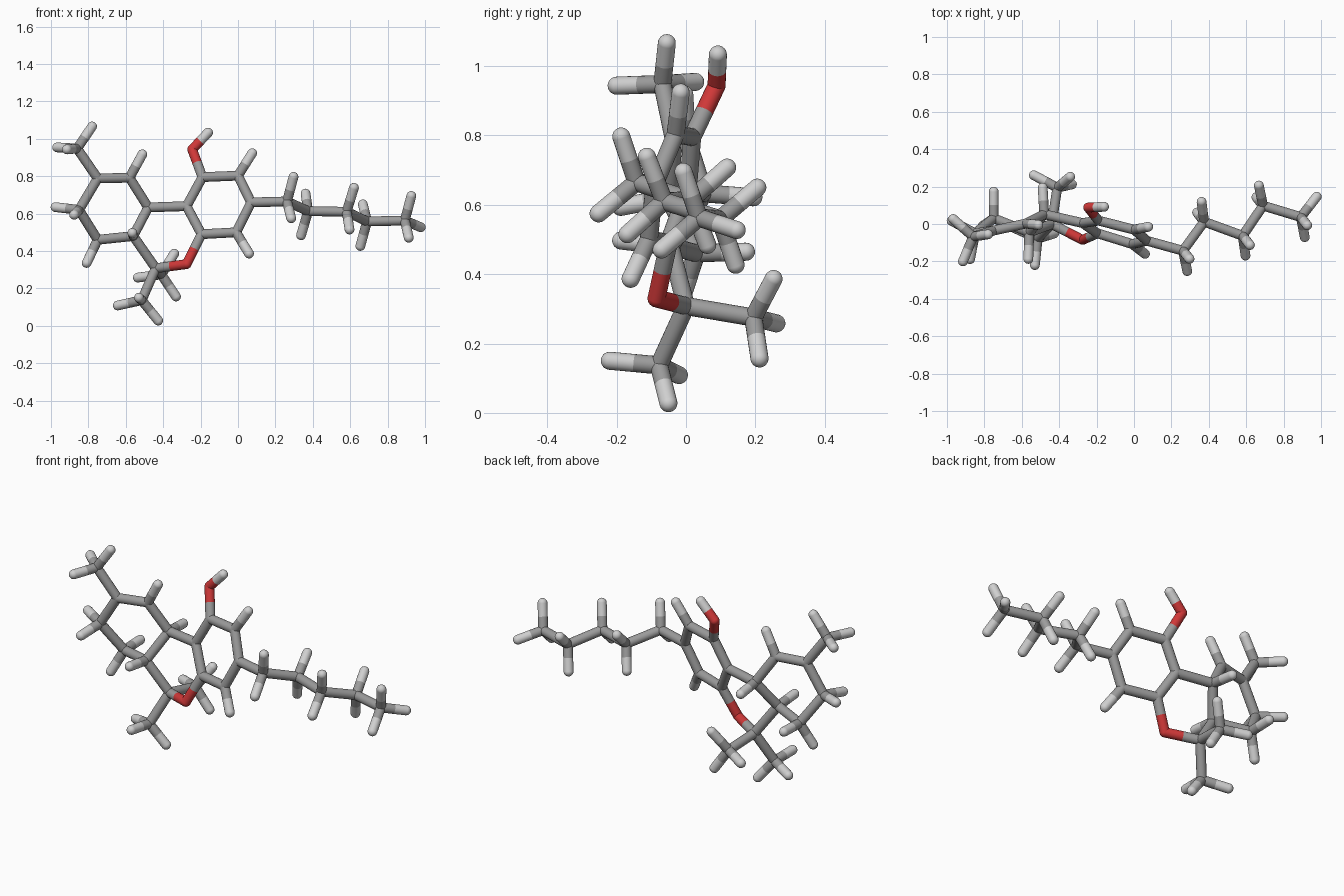
import bpy, bmesh, math
from mathutils import Vector, Matrix, Quaternion

cube = bpy.data.objects.get("Cube")
if cube:
    bpy.data.objects.remove(cube, do_unlink=True)

RADIUS = 0.026
H_LENGTH = 0.143
SIDES = 20


def material(name, rgb):
    m = bpy.data.materials.new(name)
    m.use_nodes = True
    m.diffuse_color = (*rgb, 1)
    m.node_tree.nodes["Principled BSDF"].inputs["Base Color"].default_value = (*rgb, 1)
    return m


MATS = {"C": material("mid_grey", (0.33, 0.33, 0.33)),
        "H": material("pale_grey", (0.63, 0.63, 0.63)),
        "O": material("red", (0.63, 0.04, 0.04))}

# Joints: name -> (element, position, number of pale end sticks)
joints = {
    # flat six-sided ring
    "ring_top_left": ("C", (-.19, .018, .795), 0),
    "ring_top_right": ("C", (0, -.03, .803), 1),
    "ring_right": ("C", (.07, -.09, .66), 0),
    "ring_bottom_right": ("C", (-.01, -.107, .5), 1),
    "ring_bottom_left": ("C", (-.195, -.05, .49), 0),
    "ring_left": ("C", (-.275, .005, .64), 0),
    # red branch on top
    "branch_red": ("O", (-.245, .088, .943), 0),
    "branch_tip": ("H", (-.16, .092, 1.033), 0),
    # middle ring
    "bridge_red": ("O", (-.275, -.085, .33), 0),
    "fork": ("C", (-.44, 0, .308), 0),
    "fork_back": ("C", (-.41, .194, .275), 3),
    "fork_low": ("C", (-.515, -.078, .137), 3),
    "shared_low": ("C", (-.56, -.045, .48), 1),
    "shared_high": ("C", (-.48, .052, .633), 1),
    # outer ring
    "outer_top_right": ("C", (-.58, .002, .792), 1),
    "outer_top_left": ("C", (-.75, -.035, .788), 0),
    "outer_left": ("C", (-.85, -.05, .62), 2),
    "outer_bottom": ("C", (-.75, .03, .46), 2),
    "outer_arm": ("C", (-.86, -.068, .948), 3),
    # zigzag tail
    "tail_a": ("C", (.262, -.143, .665), 2),
    "tail_b": ("C", (.375, .012, .613), 2),
    "tail_c": ("C", (.581, -.063, .61), 2),
    "tail_d": ("C", (.69, .098, .558), 2),
    "tail_e": ("C", (.892, .037, .563), 3),
}

# Chains of connected joints
chains = [
    "ring_top_left ring_top_right ring_right ring_bottom_right ring_bottom_left ring_left ring_top_left",
    "ring_top_left branch_red branch_tip",
    "ring_bottom_left bridge_red fork shared_low shared_high ring_left",
    "fork_back fork fork_low",
    "shared_high outer_top_right outer_top_left outer_left outer_bottom shared_low",
    "outer_top_left outer_arm",
    "ring_right tail_a tail_b tail_c tail_d tail_e",
]

element = {k: v[0] for k, v in joints.items()}
pos = {k: Vector(v[1]) for k, v in joints.items()}
links = {k: [] for k in joints}


def connect(a, b):
    links[a].append(b)
    links[b].append(a)


for chain in chains:
    names = chain.split()
    for a, b in zip(names, names[1:]):
        connect(a, b)


def tip_directions(name, count):
    """Spread the end sticks evenly away from the existing sticks."""
    c = pos[name]
    arms = [(pos[n] - c).normalized() for n in links[name]]
    away = -sum(arms, Vector()).normalized()
    if count == 1:
        return [away]
    if count == 2:
        side = arms[0].cross(arms[1]).normalized()
        half = math.radians(54)
        return [away * math.cos(half) + side * s * math.sin(half) for s in (-1, 1)]
    # three tips, staggered against the previous joint's other sticks
    prev = links[name][0]
    order = ["bridge_red", "outer_left", "tail_c"]
    ref = next(n for n in links[prev] if n in order)
    side = pos[prev] - pos[ref]
    side = (side - away * side.dot(away)).normalized()
    lean = math.radians(70)
    first = away * math.cos(lean) + side * math.sin(lean)
    return [Quaternion(away, i * math.tau / 3) @ first for i in range(3)]


# Pale end sticks
for name, (_, _, count) in joints.items():
    if count:
        for i, d in enumerate(tip_directions(name, count)):
            tip = f"{name}_tip_{i + 1}"
            element[tip], pos[tip], links[tip] = "H", pos[name] + d * H_LENGTH, []
            connect(name, tip)


def build(name):
    """A rounded joint with half of each stick that meets it."""
    bm = bmesh.new()
    c = pos[name]
    toward = (pos[links[name][0]] - c).to_track_quat("Z", "Y").to_matrix().to_4x4()
    bmesh.ops.create_uvsphere(bm, u_segments=SIDES, v_segments=12, radius=RADIUS, matrix=toward)
    for other in links[name]:
        half = (pos[other] - c) / 2
        turn = half.to_track_quat("Z", "Y").to_matrix().to_4x4()
        bmesh.ops.create_cone(bm, segments=SIDES, radius1=RADIUS, radius2=RADIUS,
                              depth=half.length, cap_ends=False,
                              matrix=Matrix.Translation(half / 2) @ turn)
    for f in bm.faces:
        f.smooth = True
    mesh = bpy.data.meshes.new(name)
    bm.to_mesh(mesh)
    bm.free()
    mesh.materials.append(MATS[element[name]])
    obj = bpy.data.objects.new(name, mesh)
    obj.location = c
    bpy.context.collection.objects.link(obj)


for name in pos:
    build(name)
